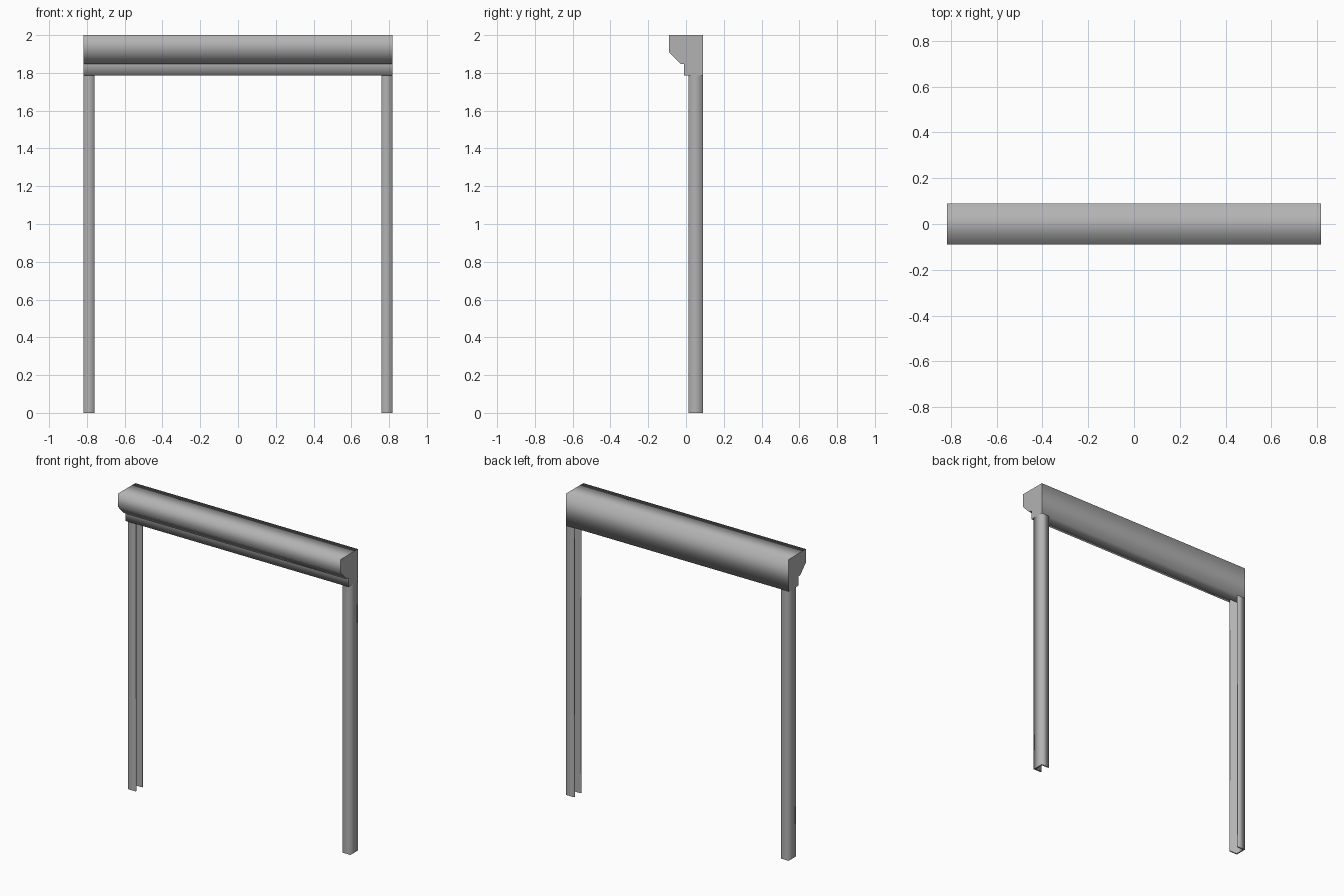
import bpy, bmesh
from mathutils import Vector

if "Cube" in bpy.data.objects:
    bpy.data.objects.remove(bpy.data.objects["Cube"])

HALF_W = 0.817      # half of the overall width
BOX_BOTTOM = 1.787  # underside of the housing, top of the rails

# Dark grey painted metal
metal = bpy.data.materials.new("dark_grey_metal")
metal.diffuse_color = (0.45, 0.45, 0.45, 1)
metal.use_nodes = True
metal.node_tree.nodes["Principled BSDF"].inputs["Base Color"].default_value = metal.diffuse_color


def extrude_profile(name, points, direction, crease=None):
    """Extrude a closed 3D outline into a solid with soft sides and crisp flat ends.
    crease: index of an outline point whose long edge stays sharp."""
    bm = bmesh.new()
    start = bm.faces.new([bm.verts.new(p) for p in points])
    result = bmesh.ops.extrude_face_region(bm, geom=[start], use_keep_orig=True)
    new_verts = [g for g in result["geom"] if isinstance(g, bmesh.types.BMVert)]
    bmesh.ops.translate(bm, verts=new_verts, vec=direction)
    bmesh.ops.recalc_face_normals(bm, faces=bm.faces)
    bm.normal_update()
    axis = Vector(direction).normalized()
    for face in bm.faces:
        face.smooth = True
    for face in bm.faces:
        if abs(face.normal.dot(axis)) > 0.9:
            face.smooth = False
            for edge in face.edges:
                edge.smooth = False
    if crease is not None:
        bm.verts.ensure_lookup_table()
        for edge in bm.verts[crease].link_edges:
            edge.smooth = False
    mesh = bpy.data.meshes.new(name)
    bm.to_mesh(mesh)
    bm.free()
    mesh.materials.append(metal)
    obj = bpy.data.objects.new(name, mesh)
    bpy.context.collection.objects.link(obj)
    return obj


# Shutter housing: side profile (y, z) run along x, sharp in the inner step
housing = [(-0.09, 2.0), (-0.09, 1.91), (-0.03, 1.848), (-0.01, 1.848),
           (-0.01, BOX_BOTTOM), (0.09, BOX_BOTTOM), (0.09, 2.0)]
extrude_profile("shutter_housing", [(-HALF_W, y, z) for y, z in housing],
                (2 * HALF_W, 0, 0), crease=3)

# Guide rails: U channel open towards the middle, mirrored to the other side
inner, outer = HALF_W - 0.058, HALF_W
front, back, t = 0.012, 0.09, 0.008
channel = [(inner, front), (outer, front), (outer, back), (inner, back),
           (inner, back - t), (outer - t, back - t),
           (outer - t, front + t), (inner, front + t)]
rails = extrude_profile("guide_rails", [(x, y, 0) for x, y in channel],
                        (0, 0, BOX_BOTTOM))
rails.modifiers.new("mirror", 'MIRROR').use_axis = (True, False, False)
